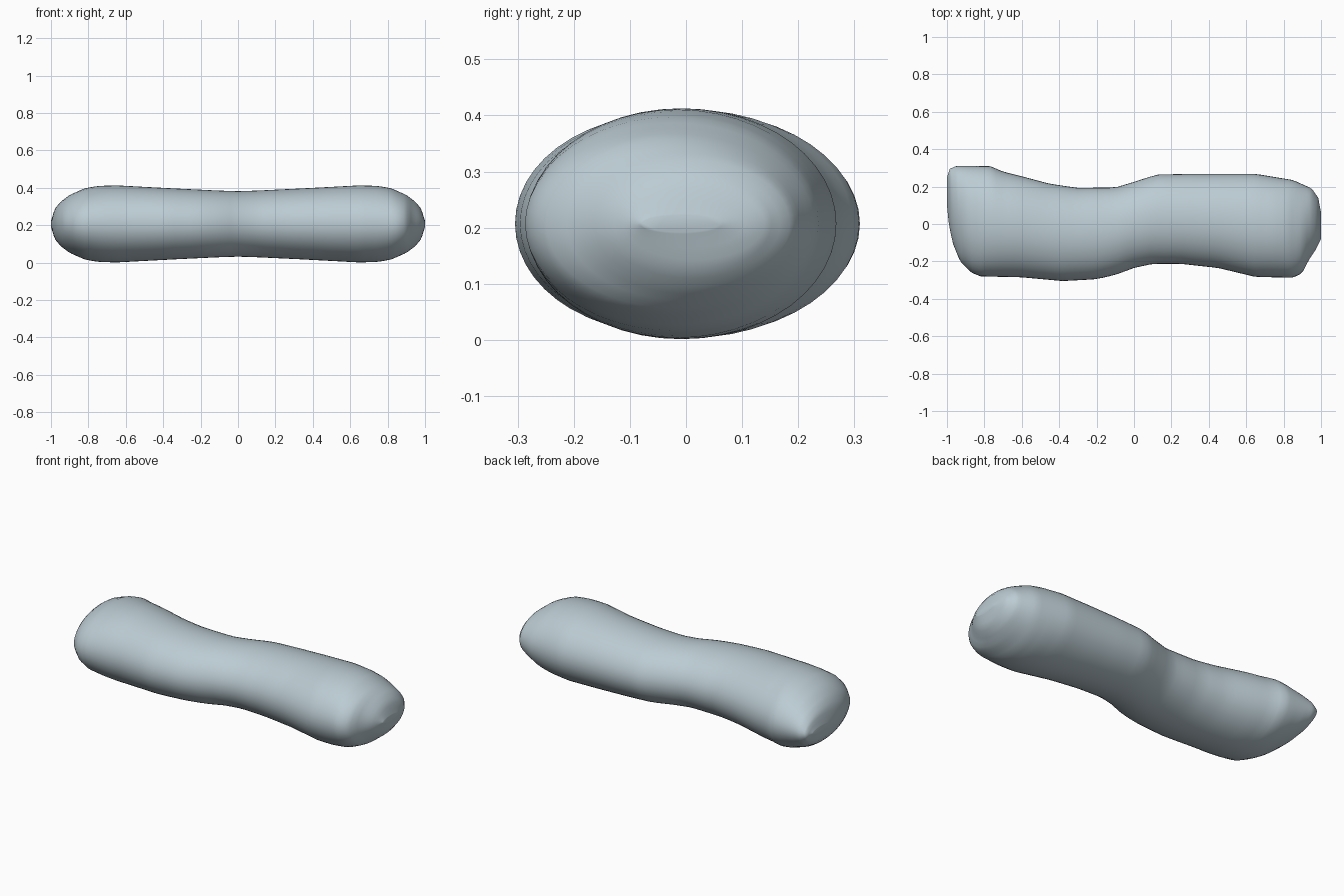
import bpy, bmesh, math

if "Cube" in bpy.data.objects:
    bpy.data.objects.remove(bpy.data.objects["Cube"])

MID = 0.207  # height of the widest seam

# outline points (x, y) seen from above, and half height along x
FRONT = [(-1, .1), (-.99, 0), (-.97, -.1), (-.93, -.2), (-.87, -.26), (-.82, -.28), (-.6, -.285),
         (-.38, -.305), (-.2, -.295), (-.1, -.272), (0, -.235), (.1, -.213), (.25, -.213),
         (.45, -.235), (.65, -.283), (.85, -.287), (.9, -.262), (.93, -.2), (.97, -.14), (1, -.08)]
BACK = [(-1, .25), (-.985, .295), (-.95, .31), (-.77, .31), (-.7, .28), (-.6, .255), (-.45, .215),
        (-.3, .193), (-.1, .195), (0, .225), (.12, .264), (.3, .268), (.65, .268), (.85, .235),
        (.95, .19), (.985, .14), (1, .06)]
HEIGHT = [(0, .175), (.1, .178), (.35, .19), (.65, .206), (.75, .203), (.82, .19), (.9, .155),
          (.95, .117), (.98, .08), (1, .015)]


def sample(pts, x):
    for (xa, ya), (xb, yb) in zip(pts, pts[1:]):
        if x <= xb:
            return ya + (yb - ya) * (x - xa) / (xb - xa)
    return pts[-1][1]


# body: elliptical rings lofted along x, packed tighter near both ends
N, SIDES = 72, 48
bm = bmesh.new()
rings = []
for i in range(N + 1):
    t = -1 + 2 * i / N
    x = math.sin(t * math.pi / 2)
    f, b, h = sample(FRONT, x), sample(BACK, x), sample(HEIGHT, abs(x))
    c, w = (f + b) / 2, (b - f) / 2
    ring = []
    for k in range(SIDES):
        a = 2 * math.pi * k / SIDES
        ring.append(bm.verts.new((x, c + w * math.cos(a), MID + h * math.sin(a))))
    rings.append(ring)
for r, s in zip(rings, rings[1:]):
    for k in range(SIDES):
        j = (k + 1) % SIDES
        bm.faces.new((r[k], r[j], s[j], s[k]))
bm.faces.new(rings[0])
bm.faces.new(rings[-1])
bmesh.ops.recalc_face_normals(bm, faces=bm.faces)
for face in bm.faces:
    face.smooth = True
mesh = bpy.data.meshes.new("body")
bm.to_mesh(mesh)
bm.free()
body = bpy.data.objects.new("body", mesh)
bpy.context.collection.objects.link(body)

# one pale blue grey colour
mat = bpy.data.materials.new("pale blue grey")
mat.diffuse_color = (0.50, 0.60, 0.65, 1)
mat.use_nodes = True
mat.node_tree.nodes["Principled BSDF"].inputs["Base Color"].default_value = mat.diffuse_color
mesh.materials.append(mat)
